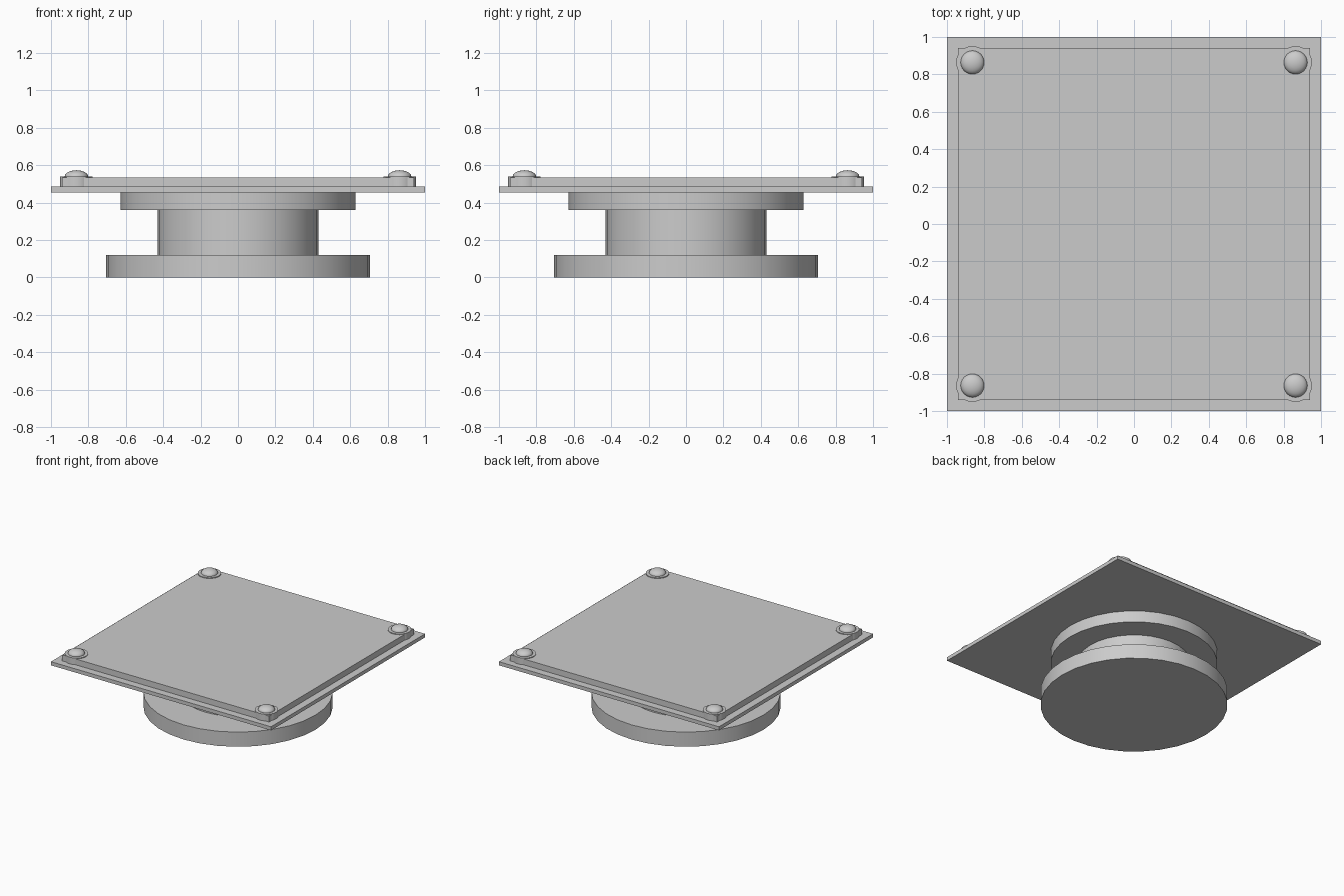
import bpy, math

if "Cube" in bpy.data.objects:
    bpy.data.objects.remove(bpy.data.objects["Cube"])


def finish(name):
    ob = bpy.context.object
    ob.name = name
    bpy.ops.object.transform_apply(location=False, rotation=False, scale=True)
    bpy.ops.object.shade_smooth_by_angle(angle=math.radians(30))
    return ob


def disc(name, r, z0, z1, x=0, y=0, sides=32):
    bpy.ops.mesh.primitive_cylinder_add(vertices=sides, radius=r, depth=z1 - z0,
                                        location=(x, y, (z0 + z1) / 2))
    return finish(name)


def slab(name, width, z0, z1):
    bpy.ops.mesh.primitive_cube_add(size=1, location=(0, 0, (z0 + z1) / 2))
    bpy.context.object.scale = (width, width, z1 - z0)
    return finish(name)


# Round pedestal
disc("base_disc", 0.705, 0, 0.12)
disc("column", 0.43, 0.12, 0.36)
disc("upper_flange", 0.628, 0.36, 0.455)

# Square top in two layers
slab("lower_plate", 2.0, 0.455, 0.485)
slab("upper_plate", 1.88, 0.485, 0.533)

# Corner bolts: washer plus flattened dome
for sx in (-1, 1):
    for sy in (-1, 1):
        x, y = sx * 0.864, sy * 0.864
        disc("bolt_washer", 0.087, 0.485, 0.539, x, y)
        bpy.ops.mesh.primitive_uv_sphere_add(segments=24, ring_count=12, radius=1,
                                             location=(x, y, 0.539))
        bpy.context.object.scale = (0.063, 0.063, 0.034)
        finish("bolt_dome")
